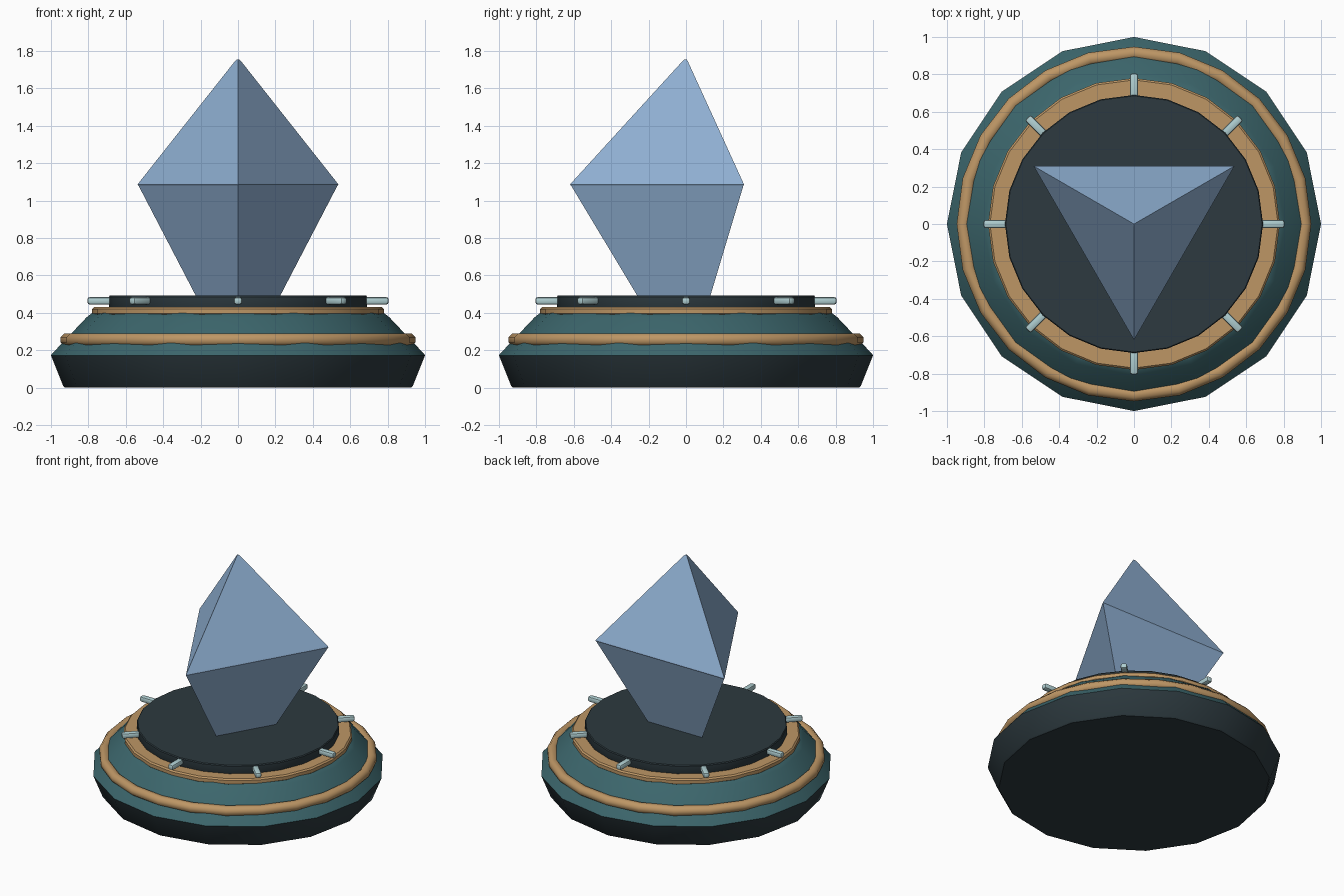
import bpy, bmesh, math
from mathutils import Matrix

if "Cube" in bpy.data.objects:
    bpy.data.objects.remove(bpy.data.objects["Cube"])


def material(name, rgb):
    m = bpy.data.materials.new(name)
    m.diffuse_color = (*rgb, 1)
    m.use_nodes = True
    m.node_tree.nodes["Principled BSDF"].inputs["Base Color"].default_value = m.diffuse_color
    return m


CHARCOAL = material("charcoal", (0.026, 0.042, 0.050))
TEAL = material("teal", (0.045, 0.133, 0.150))
COPPER = material("copper", (0.510, 0.305, 0.130))
CRYSTAL = material("crystal blue", (0.290, 0.455, 0.680))
PALE = material("pale metal", (0.430, 0.620, 0.640))


def finish(name, bm, mat, angle=35):
    bmesh.ops.recalc_face_normals(bm, faces=bm.faces)
    me = bpy.data.meshes.new(name)
    bm.to_mesh(me)
    bm.free()
    me.materials.append(mat)
    ob = bpy.data.objects.new(name, me)
    bpy.context.collection.objects.link(ob)
    bpy.ops.object.select_all(action='DESELECT')
    ob.select_set(True)
    bpy.context.view_layer.objects.active = ob
    if angle:
        bpy.ops.object.shade_smooth_by_angle(angle=math.radians(angle))
    return ob


def turned(name, profile, sides, mat):
    """Solid of revolution from (radius, z) points, capped at both ends."""
    bm = bmesh.new()
    rings = []
    for r, z in profile:
        rings.append([bm.verts.new((r * math.cos(a), r * math.sin(a), z))
                      for a in (math.tau * i / sides for i in range(sides))])
    for lo, hi in zip(rings, rings[1:]):
        for i in range(sides):
            j = (i + 1) % sides
            bm.faces.new((lo[i], lo[j], hi[j], hi[i]))
    bm.faces.new(rings[0])
    bm.faces.new(rings[-1])
    return finish(name, bm, mat)


# Stepped pedestal
turned("base_foot", [(0.925, 0.0), (0.935, 0.01), (0.995, 0.16), (1.0, 0.172)], 16, CHARCOAL)
turned("base_slope", [(1.0, 0.172), (0.995, 0.18), (0.81, 0.375), (0.785, 0.395), (0.77, 0.40)], 16, TEAL)
turned("upper_band", [(0.77, 0.385), (0.78, 0.395), (0.78, 0.42), (0.77, 0.43)], 24, COPPER)
turned("top_disc", [(0.685, 0.42), (0.69, 0.43), (0.69, 0.485), (0.685, 0.492)], 24, CHARCOAL)

# Band around the slope
bm = bmesh.new()
SIDES, TUBE = 24, 8
grid = []
for i in range(SIDES):
    a = math.tau * i / SIDES
    ring = []
    for k in range(TUBE):
        t = math.tau * (k + 0.5) / TUBE
        r = 0.913 + 0.038 * math.cos(t)
        ring.append(bm.verts.new((r * math.cos(a), r * math.sin(a), 0.255 + 0.037 * math.sin(t))))
    grid.append(ring)
for i in range(SIDES):
    for k in range(TUBE):
        n, m = (i + 1) % SIDES, (k + 1) % TUBE
        bm.faces.new((grid[i][k], grid[n][k], grid[n][m], grid[i][m]))
finish("slope_band", bm, COPPER, 50)

# Eight rounded pegs around the disc
for i in range(8):
    bm = bmesh.new()
    bmesh.ops.create_cube(bm, size=1, matrix=Matrix.Translation((0.725, 0, 0.464)) @
                          Matrix.Diagonal((0.16, 0.044, 0.04, 1)))
    bmesh.ops.bevel(bm, geom=bm.edges[:], offset=0.013, segments=2, affect='EDGES', profile=0.5)
    bmesh.ops.rotate(bm, verts=bm.verts, matrix=Matrix.Rotation(math.tau * i / 8, 3, 'Z'))
    finish(f"peg_{i + 1}", bm, PALE)

# Three-sided crystal, lower end sunk into the disc
bm = bmesh.new()


def triangle(r, z):
    return [bm.verts.new((r * math.cos(a), r * math.sin(a), z))
            for a in (math.radians(-90 + 120 * i) for i in range(3))]


levels = [triangle(r, z) for r, z in
          ((0.23, 0.44), (0.613, 1.078), (0.62, 1.085), (0.613, 1.094), (0.018, 1.746), (0.007, 1.755))]
for lo, hi in zip(levels, levels[1:]):
    for i in range(3):
        j = (i + 1) % 3
        bm.faces.new((lo[i], lo[j], hi[j], hi[i]))
bm.faces.new(levels[0])
bm.faces.new(levels[-1])
finish("crystal", bm, CRYSTAL, 0)
